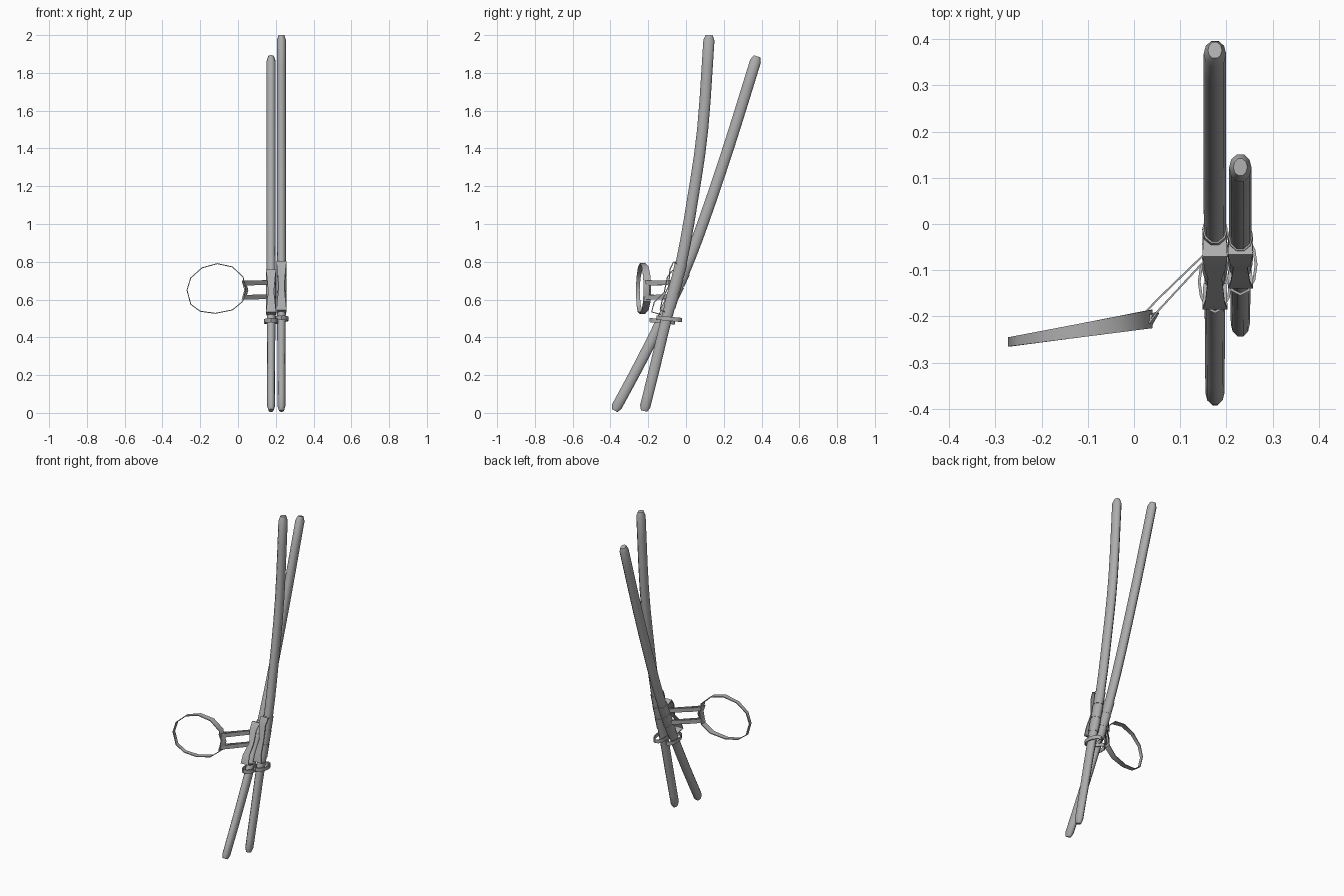
import bpy, bmesh, math
from mathutils import Vector

if "Cube" in bpy.data.objects:
    bpy.data.objects.remove(bpy.data.objects["Cube"])

grey = bpy.data.materials.new("plain_grey")
grey.diffuse_color = (0.42, 0.42, 0.42, 1)
grey.use_nodes = True
grey.node_tree.nodes["Principled BSDF"].inputs["Base Color"].default_value = grey.diffuse_color


def finish(name, bm, angle=40):
    bmesh.ops.recalc_face_normals(bm, faces=bm.faces)
    me = bpy.data.meshes.new(name)
    bm.to_mesh(me)
    bm.free()
    me.materials.append(grey)
    ob = bpy.data.objects.new(name, me)
    bpy.context.collection.objects.link(ob)
    bpy.ops.object.select_all(action='DESELECT')
    ob.select_set(True)
    bpy.context.view_layer.objects.active = ob
    bpy.ops.object.shade_smooth_by_angle(angle=math.radians(angle))
    return ob


def smooth_path(pts, n=3):
    """Catmull-Rom curve through the points."""
    p = [pts[0] * 2 - pts[1]] + pts + [pts[-1] * 2 - pts[-2]]
    out = []
    for i in range(1, len(p) - 2):
        a, b, c, d = p[i - 1:i + 3]
        for k in range(n):
            t = k / n
            out.append(0.5 * (2 * b + (c - a) * t + (2 * a - 5 * b + 4 * c - d) * t * t
                              + (3 * b - a - 3 * c + d) * t ** 3))
    return out + [pts[-1]]


def tube(name, pts, radii, sides=10):
    """Elliptical rod in a y-z plane; radii are (x, in-plane) per point."""
    bm = bmesh.new()
    rings = []
    for i, p in enumerate(pts):
        t = (pts[min(i + 1, len(pts) - 1)] - pts[max(i - 1, 0)]).normalized()
        v = t.cross(Vector((1, 0, 0)))
        rx, ry = radii[i]
        rings.append([bm.verts.new(p + Vector((rx * math.cos(a), 0, 0)) + v * ry * math.sin(a))
                      for a in (2 * math.pi * k / sides for k in range(sides))])
    for r, s in zip(rings, rings[1:]):
        for k in range(sides):
            bm.faces.new((r[k], r[(k + 1) % sides], s[(k + 1) % sides], s[k]))
    bm.faces.new(rings[0])
    bm.faces.new(rings[-1])
    return finish(name, bm, 50)


def ribbon(name, pts, halves, thick, closed=False):
    """Flat strap along a path; halves are half-width vectors per point."""
    bm = bmesh.new()
    n = len(pts)
    secs = []
    for i, p in enumerate(pts):
        a = pts[(i - 1) % n] if closed else pts[max(i - 1, 0)]
        b = pts[(i + 1) % n] if closed else pts[min(i + 1, n - 1)]
        nrm = (b - a).cross(halves[i]).normalized() * thick / 2
        h = halves[i]
        secs.append([bm.verts.new(q) for q in (p + h + nrm, p - h + nrm, p - h - nrm, p + h - nrm)])
    for i in range(n if closed else n - 1):
        r, s = secs[i], secs[(i + 1) % n]
        for k in range(4):
            bm.faces.new((r[k], r[(k + 1) % 4], s[(k + 1) % 4], s[k]))
    if not closed:
        bm.faces.new(secs[0])
        bm.faces.new(secs[-1])
    return finish(name, bm)


def at_height(path, z):
    for a, b in zip(path, path[1:]):
        if a.z <= z <= b.z:
            return a.lerp(b, (z - a.z) / (b.z - a.z))


def stick(tag, x, profile, sleeve, ring_c, ring_ry, strap):
    pts = smooth_path([Vector((x, y, z)) for y, z in profile])
    # rod with rounded tips
    d0 = (pts[1] - pts[0]).normalized()
    d1 = (pts[-1] - pts[-2]).normalized()
    path = [pts[0], pts[0] + d0 * 0.025] + pts[1:-1] + [pts[-1] - d1 * 0.028, pts[-1]]
    radii = []
    for i, p in enumerate(path):
        f = 0.62 if i in (0, len(path) - 1) else 1
        k = min(1, p.z / 0.9)
        radii.append(((0.0205 + 0.004 * k) * f, (0.029 + 0.002 * k) * f))
    tube(tag + "_stick", path, radii)
    # sleeve wraps flush around the rod
    z0, z1 = sleeve
    for i in range(3):
        a = z0 + (z1 - z0) * i / 3
        b = a + (z1 - z0) / 3 - 0.006
        tube(f"{tag}_wrap_{i}", [at_height(path, a), at_height(path, b)],
             [(0.0265, 0.0335), (0.0275, 0.0345)])
    # loose loop below the sleeve
    yc, zc = ring_c
    ang = [2 * math.pi * k / 12 for k in range(12)]
    ribbon(tag + "_loop",
           [Vector((x + 0.034 * math.cos(a), yc + ring_ry * math.sin(a), zc - 0.006 * math.sin(a)))
            for a in ang], [Vector((0, 0, 0.011))] * 12, 0.006, True)
    # hourglass strap standing off the front
    widths = (0.025, 0.027, 0.022, 0.015, 0.021, 0.027, 0.025)
    ribbon(tag + "_front_strap", [Vector((x, y, z)) for y, z in strap],
           [Vector((w, 0, 0)) for w in widths], 0.006)


stick("left", 0.175,
      [(-0.378, 0.012), (-0.25, 0.25), (-0.124, 0.50), (-0.008, 0.75), (0.095, 1.02),
       (0.23, 1.42), (0.376, 1.888)],
      (0.54, 0.75), (-0.125, 0.485), 0.065,
      [(-0.03, 0.735), (-0.07, 0.755), (-0.098, 0.72), (-0.115, 0.64), (-0.168, 0.585),
       (-0.182, 0.535), (-0.13, 0.52)])
stick("right", 0.23,
      [(-0.222, 0.01), (-0.163, 0.25), (-0.103, 0.50), (-0.024, 0.80), (0.035, 1.13),
       (0.088, 1.5), (0.123, 2.0)],
      (0.56, 0.80), (-0.088, 0.498), 0.064,
      [(-0.03, 0.78), (-0.065, 0.80), (-0.085, 0.76), (-0.092, 0.67), (-0.125, 0.60),
       (-0.137, 0.545), (-0.10, 0.53)])

# wide arm band
band = [(-0.27, 0.65), (-0.25, 0.575), (-0.20, 0.538), (-0.12, 0.527), (-0.03, 0.545),
        (0.025, 0.59), (0.038, 0.66), (0.027, 0.72), (-0.03, 0.773), (-0.11, 0.79),
        (-0.19, 0.768), (-0.25, 0.715)]
f = [(x + 0.27) / 0.31 for x, z in band]
ribbon("arm_band", [Vector((x, -0.255 + 0.05 * t, z)) for (x, z), t in zip(band, f)],
       [Vector((0, 0.010 + 0.010 * t, 0)) for t in f], 0.005, True)

# two link straps from the band to the sticks, joined by a keeper at the band
for label, z in (("upper", 0.687), ("lower", 0.612)):
    for side, off in (("front", -0.006), ("back", 0.007)):
        ribbon(f"{label}_link_{side}",
               [Vector((0.028, -0.205 + 2.5 * off, z + 0.003)), Vector((0.05, -0.178 + 2 * off, z)),
                Vector((0.165, -0.06 + off, z + 0.004))],
               [Vector((0, 0, 0.0125))] * 3, 0.004)
ribbon("link_keeper", [Vector((0.030, -0.21, 0.60)), Vector((0.044, -0.205, 0.65)),
                       Vector((0.030, -0.21, 0.70))],
       [Vector((0.008, 0.014, 0))] * 3, 0.006)
